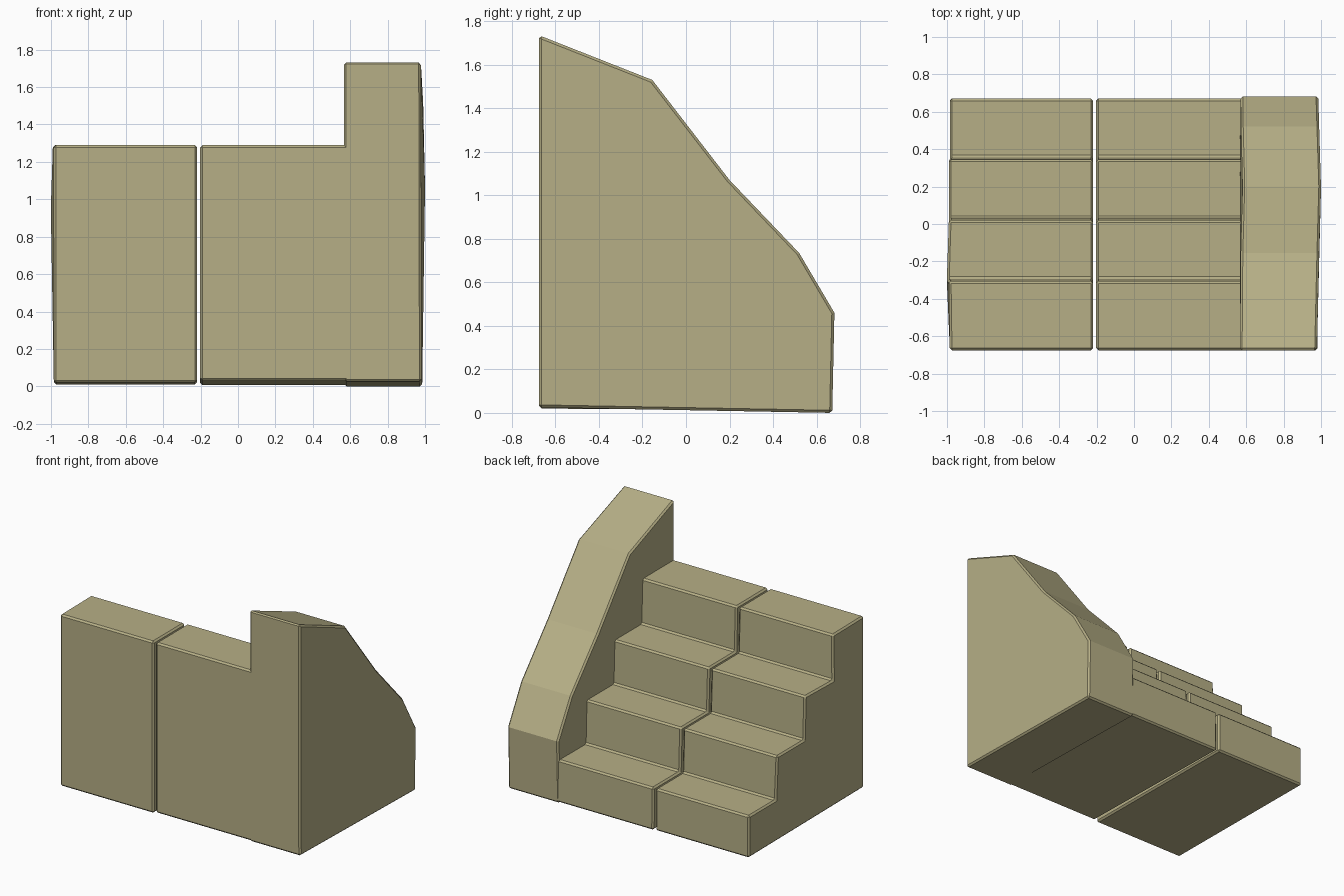
import bpy
import bmesh

cube = bpy.data.objects.get("Cube")
if cube:
    bpy.data.objects.remove(cube, do_unlink=True)

# Single sandy stone colour
stone = bpy.data.materials.new("sandstone")
stone.use_nodes = True
colour = (0.47, 0.43, 0.24, 1)
stone.diffuse_color = colour
bsdf = stone.node_tree.nodes["Principled BSDF"]
bsdf.inputs["Base Color"].default_value = colour
bsdf.inputs["Roughness"].default_value = 0.9


def extrude_profile(name, profile, left_x, right_x):
    """Sweep a (y, z) outline across x; each end takes one x or one per point."""
    count = len(profile)
    ends = [e if isinstance(e, list) else [e] * count for e in (left_x, right_x)]
    bm = bmesh.new()
    rings = [[bm.verts.new((x, y, z)) for x, (y, z) in zip(xs, profile)] for xs in ends]
    for ring in rings:
        bm.faces.new(ring)
    for i in range(count):
        j = (i + 1) % count
        bm.faces.new((rings[0][i], rings[0][j], rings[1][j], rings[1][i]))
    bmesh.ops.recalc_face_normals(bm, faces=bm.faces)
    mesh = bpy.data.meshes.new(name)
    bm.to_mesh(mesh)
    bm.free()
    mesh.materials.append(stone)
    obj = bpy.data.objects.new(name, mesh)
    bpy.context.collection.objects.link(obj)
    # Chipped-looking narrow chamfer on the sharp edges
    bevel = obj.modifiers.new("chamfer", 'BEVEL')
    bevel.width = 0.012
    bevel.segments = 1
    bevel.limit_method = 'ANGLE'
    bevel.angle_limit = 0.7
    return obj


def stair_profile(front_base, back_base):
    """Four treads climbing towards the front, with slightly leaning risers."""
    nose = [0.67, 0.345, 0.02, -0.305]
    tread = [0.32, 0.64, 0.96, 1.29]
    points = [(-0.675, front_base), (0.672, back_base)]
    for i, (y, z) in enumerate(zip(nose, tread)):
        if i:
            points.append((y + 0.012, tread[i - 1]))
        points.append((y, z))
    points.append((-0.675, tread[-1]))
    return points


# Two stair blocks with a narrow gap; the second runs into the side wall
left_edge = [-0.985, -0.985, -0.985, -0.985, -0.99, -0.99, -0.99, -1.0, -0.99, -0.985]
extrude_profile("outer_stair_block", stair_profile(0.02, 0.01), left_edge[:len(stair_profile(0, 0))], -0.219)
extrude_profile("inner_stair_block", stair_profile(0.03, 0.006), -0.202, 0.63)

# Sloping side wall with a faceted top
wall = [(-0.675, 0.025), (0.672, 0), (0.682, 0.46), (0.52, 0.735),
        (0.2, 1.07), (-0.155, 1.53), (-0.675, 1.735)]
extrude_profile("side_wall", wall, [0.568, 0.568, 0.57, 0.572, 0.58, 0.57, 0.566],
                [0.982, 0.985, 0.985, 0.99, 1.0, 0.99, 0.978])
